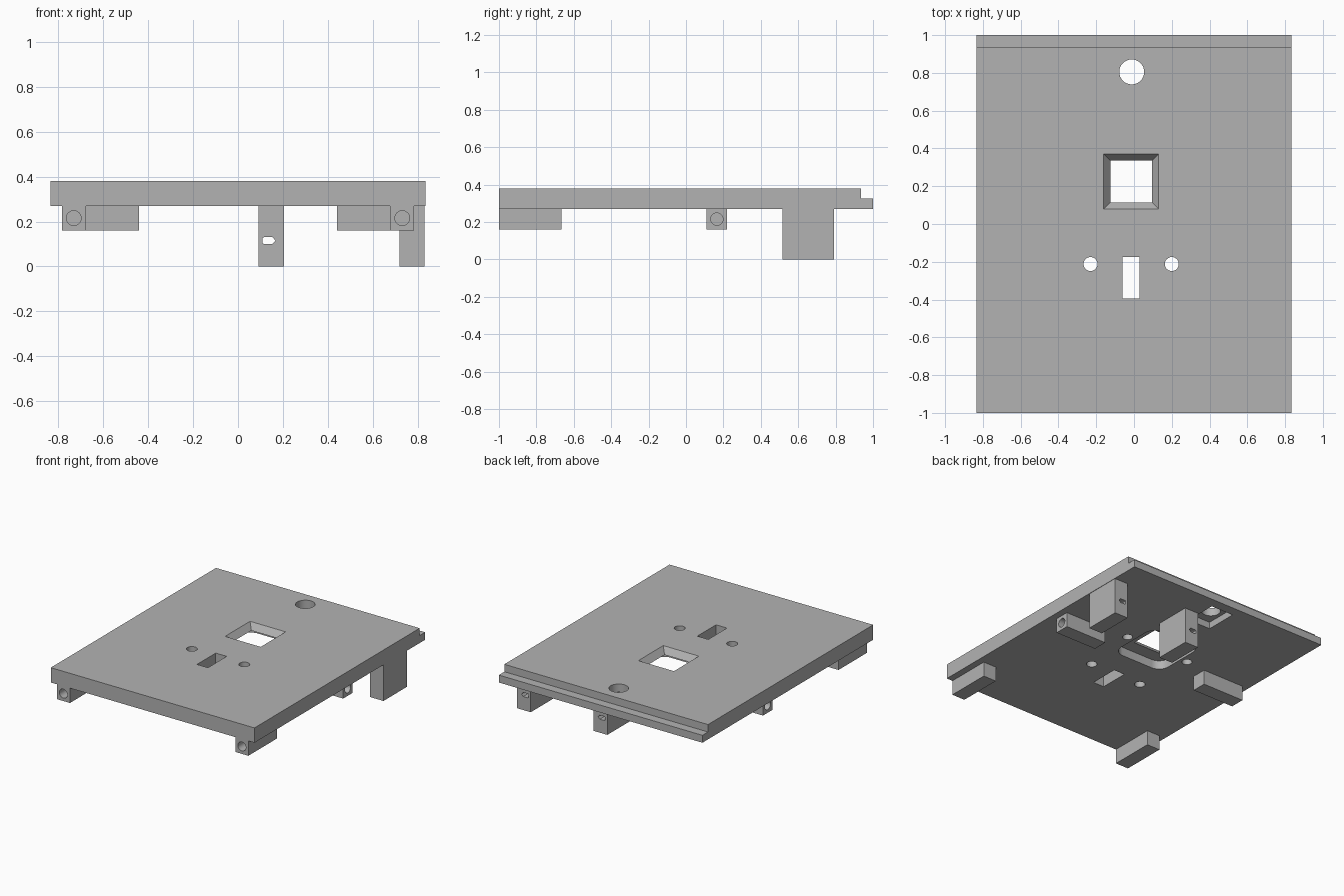
import bpy, bmesh, math
from mathutils import Vector, Matrix

if "Cube" in bpy.data.objects:
    bpy.data.objects.remove(bpy.data.objects["Cube"], do_unlink=True)

grey = bpy.data.materials.new("plain_grey")
grey.use_nodes = True
COLOUR = (0.45, 0.45, 0.45, 1)
grey.diffuse_color = COLOUR
grey.node_tree.nodes["Principled BSDF"].inputs["Base Color"].default_value = COLOUR


def finish(name, bm):
    bmesh.ops.recalc_face_normals(bm, faces=bm.faces)
    mesh = bpy.data.meshes.new(name)
    bm.to_mesh(mesh)
    bm.free()
    mesh.materials.append(grey)
    obj = bpy.data.objects.new(name, mesh)
    bpy.context.collection.objects.link(obj)
    return obj


def loft(name, bottom, top):
    """Solid between two matching outlines of 3D points."""
    bm = bmesh.new()
    a = [bm.verts.new(p) for p in bottom]
    b = [bm.verts.new(p) for p in top]
    bm.faces.new(a)
    bm.faces.new(b)
    for i in range(len(a)):
        j = (i + 1) % len(a)
        bm.faces.new((a[i], a[j], b[j], b[i]))
    return finish(name, bm)


def rect(x0, x1, y0, y1, z):
    return [(x0, y0, z), (x1, y0, z), (x1, y1, z), (x0, y1, z)]


def box(name, x, y, z):
    return loft(name, rect(*x, *y, z[0]), rect(*x, *y, z[1]))


def rod(name, centre, radius, depth, axis="Z"):
    bm = bmesh.new()
    turn = Vector((0, 0, 1)).rotation_difference(
        Vector((axis == "X", axis == "Y", axis == "Z"))).to_matrix().to_4x4()
    bmesh.ops.create_cone(bm, cap_ends=True, segments=32, radius1=radius, radius2=radius,
                          depth=depth, matrix=Matrix.Translation(centre) @ turn)
    return finish(name, bm)


def cut(obj, cutter):
    cutter.hide_render = True
    mod = obj.modifiers.new("cut", "BOOLEAN")
    mod.operation, mod.solver, mod.object = "DIFFERENCE", "EXACT", cutter
    bpy.context.view_layer.objects.active = obj
    bpy.ops.object.modifier_apply(modifier=mod.name)
    bpy.data.objects.remove(cutter, do_unlink=True)


def soften(obj):
    bpy.ops.object.select_all(action="DESELECT")
    obj.select_set(True)
    bpy.context.view_layer.objects.active = obj
    bpy.ops.object.shade_smooth_by_angle(angle=math.radians(30))


BASE, TOP, MID = 0.27, 0.38, -0.015

# Cover plate with a stepped rear lip
plate = box("cover_plate", (-0.835, 0.835), (-1, 1), (BASE, TOP))
cut(plate, box("lip_cut", (-1, 1), (0.935, 1.1), (0.325, 0.5)))

# Rounded pocket under the window
half, radius, wy = 0.21, 0.08, 0.225
outline = []
for k, (sx, sy) in enumerate(((1, 1), (-1, 1), (-1, -1), (1, -1))):
    for s in range(9):
        a = math.pi / 2 * (k + s / 8)
        outline.append((MID + sx * (half - radius) + radius * math.cos(a),
                        wy + sy * (half - radius) + radius * math.sin(a)))
cut(plate, loft("pocket_cut", [(x, y, 0.2) for x, y in outline],
                [(x, y, 0.335) for x, y in outline]))


# Window with bevelled sides
def square(h, z):
    return rect(MID - h, MID + h, wy - h, wy + h, z)


cut(plate, loft("window_cut", square(0.082, 0.3), square(0.178, 0.42)))

# Rear round hole and its rectangular pocket
cut(plate, box("sensor_pocket_cut", (-0.105, 0.08), (0.68, 0.925), (0.2, 0.32)))
cut(plate, rod("sensor_hole_cut", (-0.012, 0.805, 0.33), 0.066, 0.4))

# Slot, the two holes beside it, and blind screw holes beside the window
cut(plate, box("slot_cut", (-0.06, 0.03), (-0.395, -0.175), (0.1, 0.5)))
for side in (-1, 1):
    cut(plate, rod("hole_cut", (MID + side * 0.215, -0.212, 0.33), 0.037, 0.4))
    cut(plate, rod("screw_cut", (MID + side * 0.265, 0.23, BASE), 0.035, 0.12))
soften(plate)

# Front and side mounting blocks with blind screw holes
for side, label in ((1, "left"), (-1, "right")):
    inner, outer = sorted((side * 0.678, side * 0.785)), sorted((side * 0.442, side * 0.785))
    front = box(f"front_block_{label}", inner, (-1, -0.665), (0.16, BASE))
    cut(front, rod("screw_cut", (side * 0.732, -1, 0.215), 0.033, 0.5, "Y"))
    soften(front)
    flank = box(f"side_block_{label}", outer, (0.11, 0.22), (0.16, BASE))
    cut(flank, rod("screw_cut", (side * 0.785, 0.165, 0.215), 0.033, 0.5, "X"))
    soften(flank)

# Rear posts with a pointed slot: one blind, one right through
for name, x, start in (("outer_post", 0.72, 0.67), ("inner_post", 0.092, 0.4)):
    post = box(name, (x, x + 0.112), (0.515, 0.79), (0, BASE))
    keyhole = [(0.018, 0.103), (0.025, 0.1), (0.062, 0.1), (0.075, 0.115),
               (0.062, 0.13), (0.025, 0.13), (0.018, 0.127)]
    cut(post, loft("keyhole_cut", [(x + u, start, z) for u, z in keyhole],
                   [(x + u, 0.9, z) for u, z in keyhole]))
